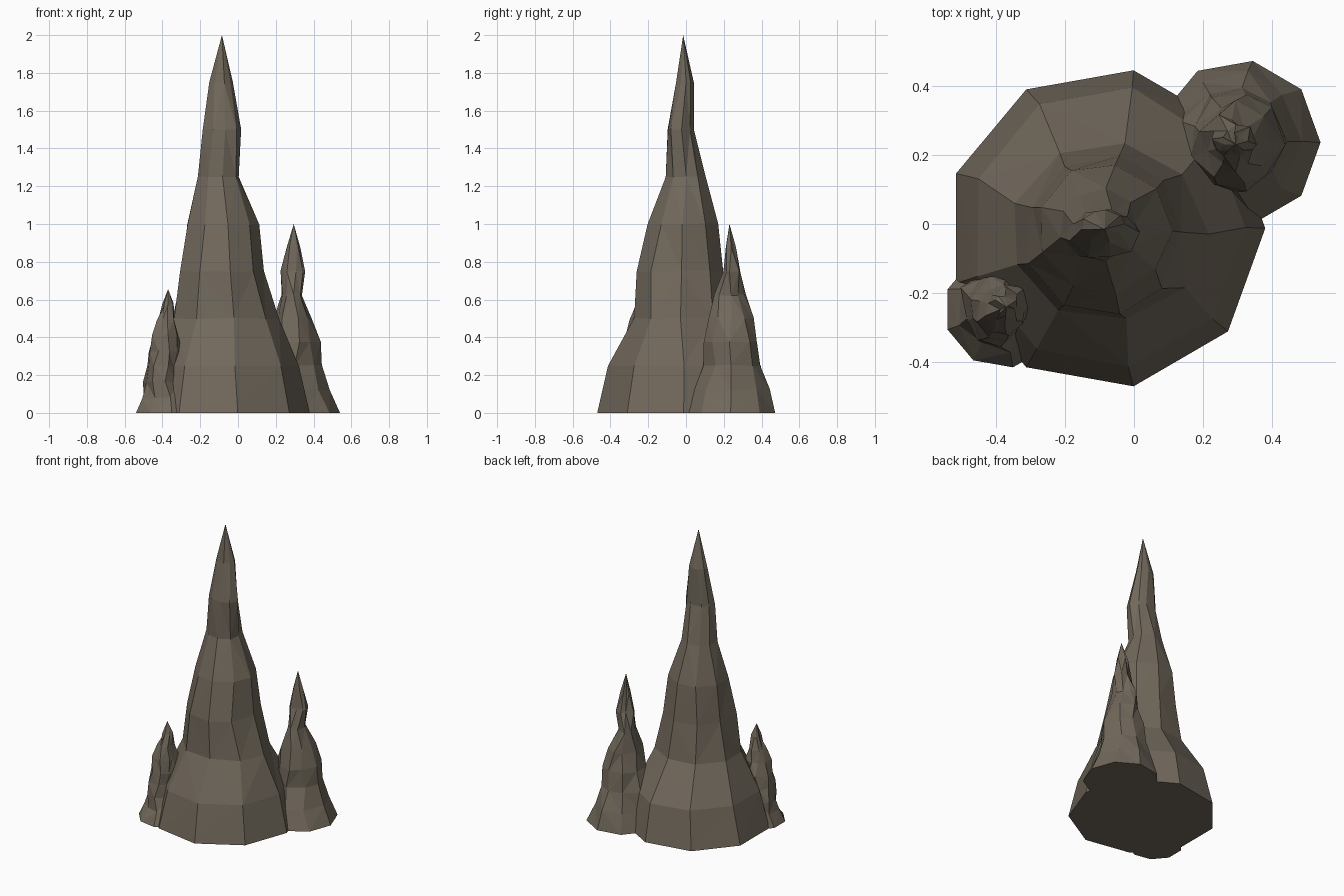
import bpy, bmesh, math, random

if "Cube" in bpy.data.objects:
    bpy.data.objects.remove(bpy.data.objects["Cube"])

random.seed(4)
SIDES = 9

rock = bpy.data.materials.new("grey brown rock")
rock.diffuse_color = (0.165, 0.138, 0.105, 1)
rock.use_nodes = True
rock.node_tree.nodes["Principled BSDF"].inputs["Base Color"].default_value = rock.diffuse_color


def spire(name, height, tip, rings, jitter):
    """Nine-sided rock spike; each ring is (x min, x max, y min, y max), evenly spaced in z."""
    bm = bmesh.new()
    step = height / len(rings)
    loops = []
    for i, (x0, x1, y0, y1) in enumerate(rings):
        loop = []
        for k in range(SIDES):
            a = 2 * math.pi * k / SIDES
            # fit the nine-gon to the ring's bounds
            u = (math.cos(a) + 0.94) / 1.94
            v = (math.sin(a) + 0.985) / 1.97
            j = jitter if i else 0
            x = x0 + (x1 - x0) * u + random.uniform(-j, j)
            y = y0 + (y1 - y0) * v + random.uniform(-j, j)
            z = i * step + random.uniform(-j, j) * 0.4
            loop.append(bm.verts.new((x, y, z)))
        loops.append(loop)
    for low, high in zip(loops, loops[1:]):
        for k in range(SIDES):
            n = (k + 1) % SIDES
            bm.faces.new((low[k], low[n], high[n], high[k]))
    top = bm.verts.new((tip[0], tip[1], height))
    for k in range(SIDES):
        bm.faces.new((loops[-1][k], loops[-1][(k + 1) % SIDES], top))
    bm.faces.new(loops[0][::-1])
    bmesh.ops.triangulate(bm, faces=[f for f in bm.faces if len(f.verts) == 4])
    bmesh.ops.recalc_face_normals(bm, faces=bm.faces)
    mesh = bpy.data.meshes.new(name)
    bm.to_mesh(mesh)
    bm.free()
    mesh.materials.append(rock)
    obj = bpy.data.objects.new(name, mesh)
    bpy.context.collection.objects.link(obj)


# Tall central spike
spire("main_spire", 2.0, (-0.085, -0.015), [
    (-0.515, 0.38, -0.47, 0.445),
    (-0.455, 0.32, -0.415, 0.395),
    (-0.34, 0.21, -0.28, 0.23),
    (-0.30, 0.14, -0.26, 0.20),
    (-0.265, 0.11, -0.20, 0.17),
    (-0.21, 0.01, -0.11, 0.10),
    (-0.18, 0.01, -0.10, 0.04),
    (-0.145, -0.025, -0.05, 0.04)], 0.007)

# Medium spike at the back right
spire("back_spire", 1.0, (0.295, 0.23), [
    (0.08, 0.54, 0.0, 0.472),
    (0.11, 0.48, 0.05, 0.43),
    (0.14, 0.435, 0.09, 0.405),
    (0.17, 0.425, 0.10, 0.38),
    (0.20, 0.385, 0.13, 0.345),
    (0.225, 0.345, 0.16, 0.315),
    (0.235, 0.345, 0.185, 0.29),
    (0.265, 0.32, 0.20, 0.26)], 0.014)

# Small spike at the front left
spire("front_spire", 0.655, (-0.37, -0.24), [
    (-0.54, -0.21, -0.415, -0.08),
    (-0.505, -0.26, -0.37, -0.11),
    (-0.495, -0.29, -0.35, -0.12),
    (-0.475, -0.31, -0.34, -0.14),
    (-0.46, -0.30, -0.335, -0.15),
    (-0.445, -0.305, -0.32, -0.17),
    (-0.42, -0.33, -0.295, -0.19),
    (-0.39, -0.345, -0.265, -0.215)], 0.013)
